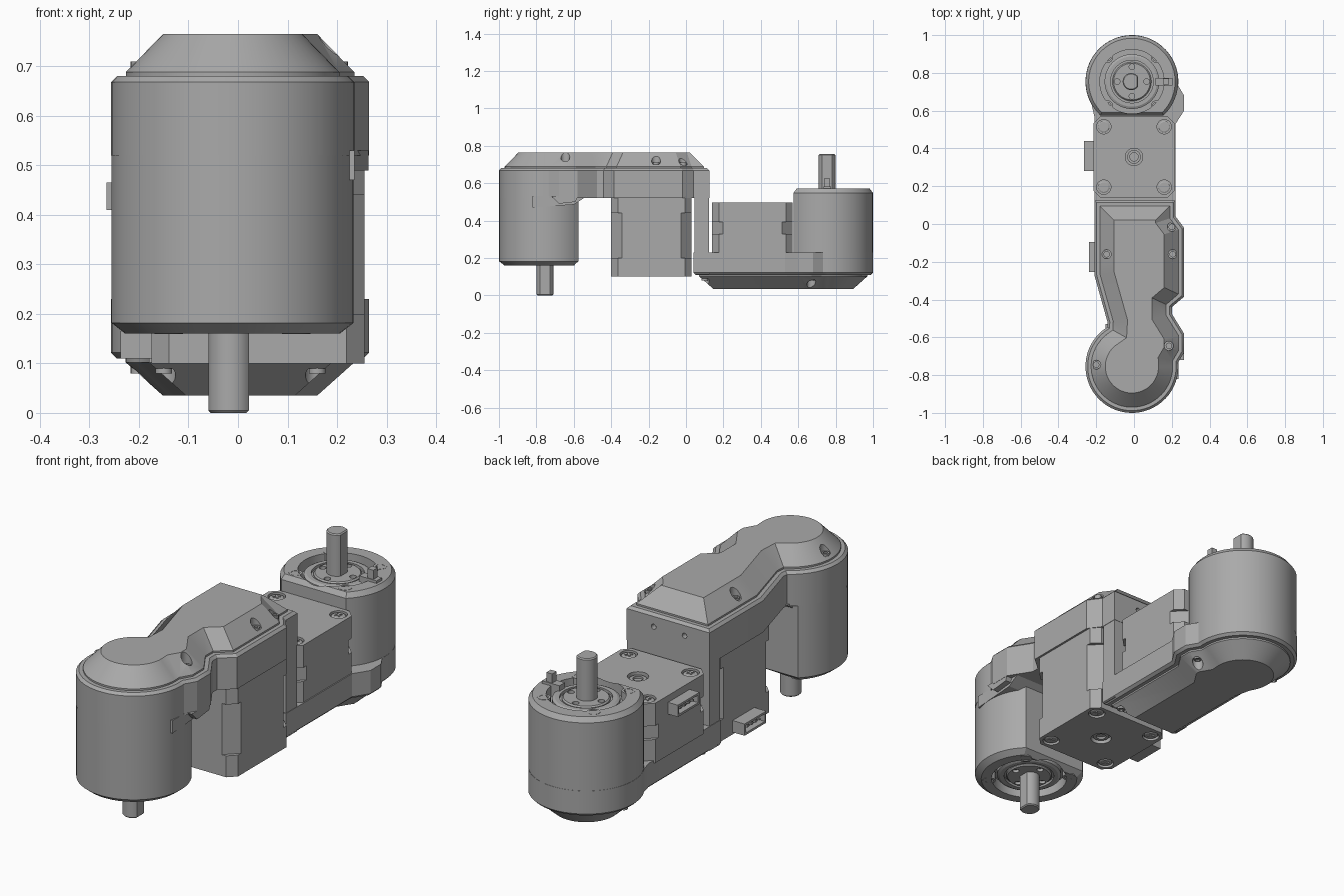
import bpy, bmesh
from math import cos, sin, radians, pi
from mathutils import Matrix, Vector

cube = bpy.data.objects.get("Cube")
if cube:
    bpy.data.objects.remove(cube, do_unlink=True)

grey = bpy.data.materials.new("machined grey")
grey.use_nodes = True
grey.diffuse_color = (0.4, 0.4, 0.4, 1)
grey.node_tree.nodes["Principled BSDF"].inputs["Base Color"].default_value = (0.4, 0.4, 0.4, 1)
parts = []
ID = Matrix.Identity(4)
FLIP = Matrix.Rotation(pi, 4, 'X')


def prism(name, pts, z0, steps, m=ID):
    """Extrude an outline; each step is (inset, rise)."""
    bm = bmesh.new()
    cap = bm.faces.new([bm.verts.new((x, y, z0)) for x, y in pts])
    cap.normal_update()
    if cap.normal.z < 0:
        cap.normal_flip()
    base = cap.copy()
    base.normal_flip()
    for inset, rise in steps:
        if inset:
            bmesh.ops.inset_region(bm, faces=[cap], thickness=inset, use_even_offset=True)
        else:
            new = bmesh.ops.extrude_discrete_faces(bm, faces=[cap])
            cap = new["faces"][0]
        bmesh.ops.translate(bm, verts=list(cap.verts), vec=(0, 0, rise))
    bmesh.ops.remove_doubles(bm, verts=bm.verts[:], dist=1e-6)
    bmesh.ops.recalc_face_normals(bm, faces=bm.faces[:])
    bm.transform(m)
    mesh = bpy.data.meshes.new(name)
    bm.to_mesh(mesh)
    bm.free()
    mesh.materials.append(grey)
    ob = bpy.data.objects.new(name, mesh)
    bpy.context.collection.objects.link(ob)
    parts.append(ob)
    return ob


def arc(cx, cy, r, a0, a1, n):
    return [(cx + r * cos(radians(a0 + (a1 - a0) * i / n)),
             cy + r * sin(radians(a0 + (a1 - a0) * i / n))) for i in range(n + 1)]


def circle(r, x=0, y=0, n=32):
    return arc(x, y, r, 0, 360, n)[:-1]


def rect(x0, x1, y0, y1, c=0):
    if not c:
        return [(x0, y0), (x1, y0), (x1, y1), (x0, y1)]
    return [(x0 + c, y0), (x1 - c, y0), (x1, y0 + c), (x1, y1 - c),
            (x1 - c, y1), (x0 + c, y1), (x0, y1 - c), (x0, y0 + c)]


def box(name, x0, x1, y0, y1, z0, z1, m=ID):
    return prism(name, rect(x0, x1, y0, y1), z0, [(0, z1 - z0)], m)


def cut(ob, cutter):
    parts.remove(cutter)
    mod = ob.modifiers.new("cut", 'BOOLEAN')
    mod.operation, mod.solver, mod.object = 'DIFFERENCE', 'EXACT', cutter
    with bpy.context.temp_override(object=ob, active_object=ob):
        bpy.ops.object.modifier_apply(modifier=mod.name)
    bpy.data.objects.remove(cutter, do_unlink=True)


def screw_holes(ob, spots, z, m):
    for x, y in spots:
        cut(ob, prism("hole", circle(0.024, x, y, 20), z, [(0, 0.2)], m))
        prism("cap_screw", circle(0.017, x, y, 16), z - 0.01, [(0, 0.02), (0.007, 0), (0, -0.006)], m)


# Upper arm housing with its tapered cover
CX, CY, R = -0.011, -0.754, 0.246
upper = arc(CX, CY, R, 122, 365, 40) + [
    (0.265, -0.68), (0.265, -0.58), (0.2, -0.475), (0.2, -0.44), (0.265, -0.385), (0.265, -0.02),
    (0.22, 0.04), (0.22, 0.125), (-0.21, 0.125), (-0.21, -0.27), (-0.14, -0.52)]
house = prism("upper_housing", upper, 0.52, [(0, 0.148), (0.012, 0.012), (0.018, 0), (0, 0.008), (0.075, 0.077)])
screw_holes(house, [(0.2, -0.015), (-0.145, -0.16), (0.205, -0.16), (0.185, -0.645), (-0.2, -0.745)], 0.70, ID)

# Sloped rib under the upper neck
SIDE = Matrix(((0, 0, 1, 0), (1, 0, 0, 0), (0, 1, 0, 0), (0, 0, 0, 1)))
prism("neck_rib", [(-0.53, 0.53), (-0.6, 0.485), (-0.82, 0.47), (-0.82, 0.53)], -0.15, [(0, 0.385)], SIDE)
prism("side_rib", [(-0.58, 0.53), (-0.59, 0.5), (-0.68, 0.49), (-0.72, 0.53)], 0.2, [(0, 0.064)], SIDE)

# Lower arm housing, upside down
LOW = Matrix.Translation((0, 0, 0.79)) @ FLIP
lower = arc(CX, CY, R, 150, 365, 40) + [
    (0.265, -0.68), (0.265, -0.6), (0.22, -0.53), (0.22, -0.04), (-0.21, -0.04), (-0.21, -0.57)]
house = prism("lower_housing", lower, 0.56, [(0, 0.108), (0.012, 0.012), (0.018, 0), (0, 0.008), (0.075, 0.067)], LOW)
screw_holes(house, [(0.185, -0.67), (-0.2, -0.745), (-0.15, -0.1), (0.16, -0.1)], 0.70, LOW)

# Upright wall joining both arms, with two small holes
wall = box("joining_wall", -0.208, 0.218, 0.045, 0.1235, 0.115, 0.66)
BACK = Matrix.Rotation(-pi / 2, 4, 'X')
for x in (-0.08, 0.08):
    cut(wall, prism("hole", circle(0.012, x, -0.62, 16), 0.1, [(0, 0.1)], BACK))
    cut(bpy.data.objects["upper_housing"], prism("hole", circle(0.012, x, -0.62, 16), 0.1, [(0, 0.1)], BACK))


def drum(name, m, height, chamfer, tab):
    """Joint drum facing local +z, flat on its -y side."""
    c = 180 + 47
    body = prism(name + "_drum", arc(0, 0, 0.245, -47, c, 44), -height, [(0, height - 0.022), (chamfer, 0.022)], m)
    cut(body, prism("recess", circle(0.17, n=48), -0.05, [(0, 0.2)], m))
    prism(name + "_ring", circle(0.145, n=40), -0.06, [(0, 0.04), (0.012, 0.006), (0.02, 0), (0, -0.012)], m)
    hub = prism(name + "_hub", circle(0.103, n=40), -0.05, [(0, 0.032), (0.006, 0.006)], m)
    for i in range(4):
        a = i * pi / 2
        cut(hub, prism("hole", circle(0.015, 0.078 * cos(a), 0.078 * sin(a), 16), -0.03, [(0, 0.1)], m))
        b = a + pi / 4
        x, y = 0.182 * cos(b), 0.182 * sin(b)
        prism(name + "_rim_lug", circle(0.029, x, y, 20), -0.04, [(0, 0.041), (0.01, 0), (0, -0.012)], m)
    # Output shaft with one flat
    length = 0.16 if height > 0.4 and not tab else 0.185
    prism(name + "_shaft", arc(-0.004, 0, 0.045, 35, 325, 28), -0.05, [(0, length + 0.045), (0.005, 0.005)], m)
    if tab:
        box(name + "_stop_base", 0.125, 0.215, -0.02, 0.02, -0.05, 0.012, m)
        box(name + "_stop_tab", 0.165, 0.195, -0.016, 0.016, 0, 0.055, m)


drum("front", Matrix.Translation((CX, CY, 0.16)) @ FLIP, 0.42, 0.028, False)
drum("rear", Matrix.Translation((CX, -CY, 0.57)), 0.42, 0.016, True)


def motor(name, m, levels):
    """Square motor, face at local z = 0; levels are band heights going down."""
    for i, (top, bottom) in enumerate(zip(levels, levels[1:])):
        c = 0.058 if i == 1 else 0.036
        band = prism(name + "_band", rect(-0.215, 0.215, -0.215, 0.215, c), bottom, [(0, top - bottom)], m)
        if i == 0:
            face = band
    cut(face, prism("hole", circle(0.046), -0.02, [(0, 0.1)], m))
    prism(name + "_boss", circle(0.036), -0.04, [(0, 0.03), (0.014, 0), (0, -0.015)], m)
    for sx in (-0.16, 0.16):
        for sy in (-0.16, 0.16):
            cut(face, prism("hole", circle(0.038, sx, sy, 24), -0.014, [(0, 0.1)], m))
            prism(name + "_screw", circle(0.031, sx, sy, 20), -0.03, [(0, 0.024), (0.006, 0.003)], m)
            spin = m @ Matrix.Translation((sx, sy, 0)) @ Matrix.Rotation(pi / 4, 4, 'Z')
            box(name + "_screw_cross", -0.017, 0.017, -0.004, 0.004, -0.01, 0, spin)
            box(name + "_screw_cross", -0.004, 0.004, -0.017, 0.017, -0.01, 0, spin)


motor("front_motor", Matrix.Translation((0.04, -0.185, 0.1)) @ FLIP, [0, -0.1, -0.34, -0.43])
motor("rear_motor", Matrix.Translation((0, 0.355, 0.497)), [0, -0.105, -0.17, -0.28])


def connector(name, x0, x1, y, z0, z1):
    """Socket opening towards -x."""
    m = Matrix.Translation((0, y, 0)) @ Matrix.Rotation(-pi / 2, 4, 'Y')
    prism(name, rect(z0, z1, -0.08, 0.08), -x1, [(0, x1 - x0), (0.01, 0), (0, -0.03)], m)
    for i in range(4):
        box(name + "_pin", x0 + 0.008, x1, y - 0.05 + i * 0.03, y - 0.042 + i * 0.03,
            (z0 + z1) / 2 - 0.004, (z0 + z1) / 2 + 0.004)


connector("front_socket", -0.237, -0.15, -0.175, 0.11, 0.165)
connector("rear_socket", -0.266, -0.19, 0.36, 0.41, 0.465)

# Smooth round faces, keep edges sharp
for ob in bpy.context.view_layer.objects:
    ob.select_set(ob in parts)
bpy.context.view_layer.objects.active = parts[0]
bpy.ops.object.shade_smooth_by_angle(angle=radians(25))
